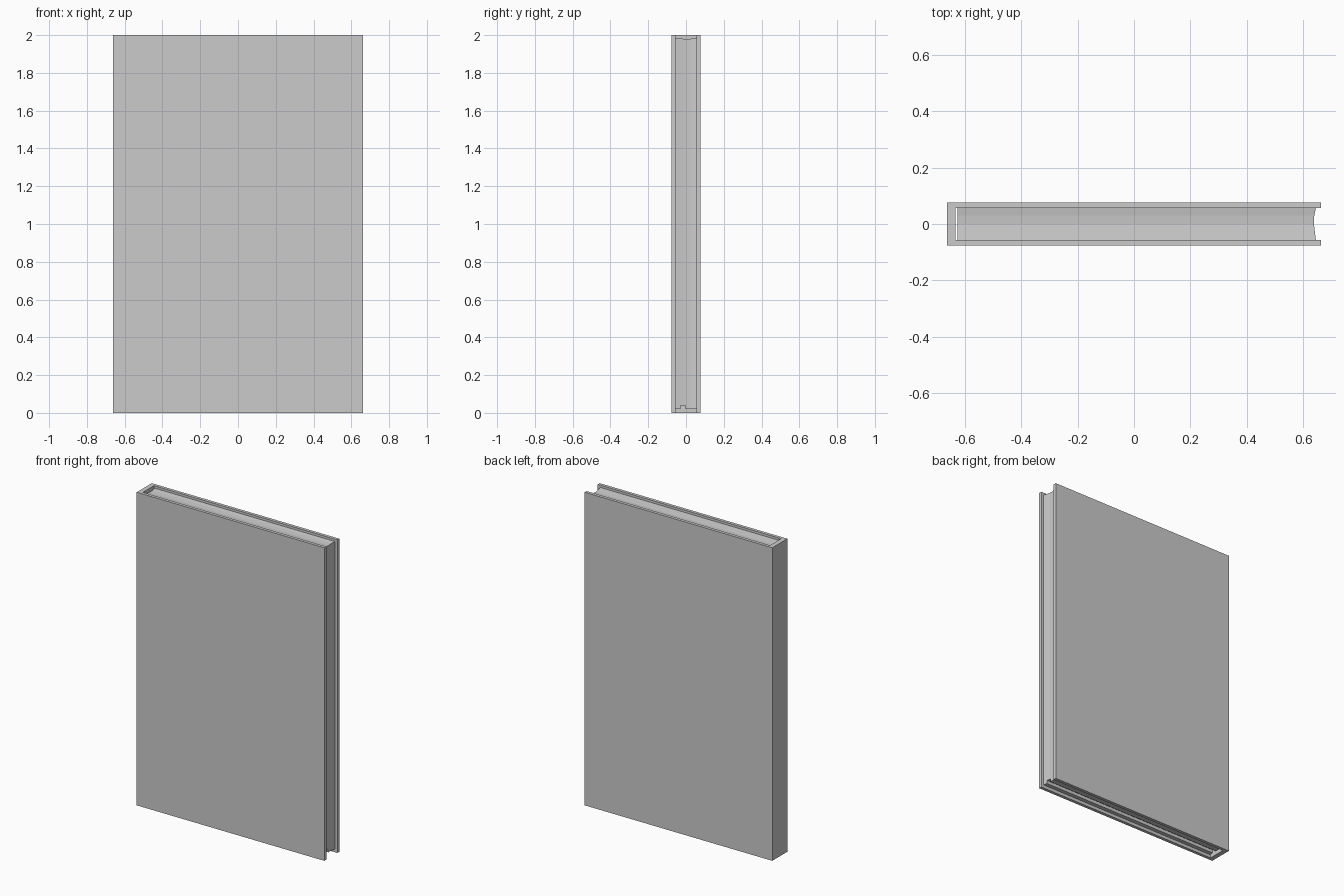
import bpy, bmesh

if "Cube" in bpy.data.objects:
    bpy.data.objects.remove(bpy.data.objects["Cube"])


def prism(name, pts, axis, a, b):
    """Extrude a closed outline along an axis: 'z' takes (x, y), 'x' takes (y, z)."""
    bm = bmesh.new()
    place = (lambda p: (p[0], p[1], a)) if axis == 'z' else (lambda p: (a, p[0], p[1]))
    face = bm.faces.new([bm.verts.new(place(p)) for p in pts])
    new = bmesh.ops.extrude_face_region(bm, geom=[face])['geom']
    move = (0, 0, b - a) if axis == 'z' else (b - a, 0, 0)
    bmesh.ops.translate(bm, vec=move, verts=[v for v in new if isinstance(v, bmesh.types.BMVert)])
    bmesh.ops.recalc_face_normals(bm, faces=bm.faces)
    me = bpy.data.meshes.new(name)
    bm.to_mesh(me)
    bm.free()
    ob = bpy.data.objects.new(name, me)
    bpy.context.collection.objects.link(ob)
    return ob


W, T, H = 0.663, 0.076, 2.0   # half width, half thickness, height
B = 0.056                     # inner face of the boards

# cover: two boards joined by the spine
prism("cover", [(-W, -T), (W, -T), (W, -B), (-0.633, -B),
                (-0.633, B), (W, B), (W, T), (-W, T)], 'z', 0, H)

# page block: shallow creased top edge, stepped groove along the bottom edge
top = [(B, 1.985), (0.03, 1.981), (0.0, 1.979), (-0.018, 1.981), (-B, 1.985)]
bottom = [(-B, 0.02), (-0.03, 0.02), (-0.03, 0.04), (-0.002, 0.04), (-0.002, 0.02), (B, 0.02)]
pages = prism("page_block", top + bottom, 'x', -0.627, 0.645)

# shallow creased fore edge cut into the pages
cutter = prism("fore_edge_cutter", [(0.7, -0.07), (0.645, -0.07), (0.645, -B), (0.639, -0.006),
                                    (0.639, 0.026), (0.645, B), (0.645, 0.07), (0.7, 0.07)],
               'z', -0.1, 2.1)
cutter.hide_render = True
cutter.hide_viewport = True
cut = pages.modifiers.new("fore_edge", 'BOOLEAN')
cut.operation = 'DIFFERENCE'
cut.solver = 'EXACT'
cut.object = cutter
